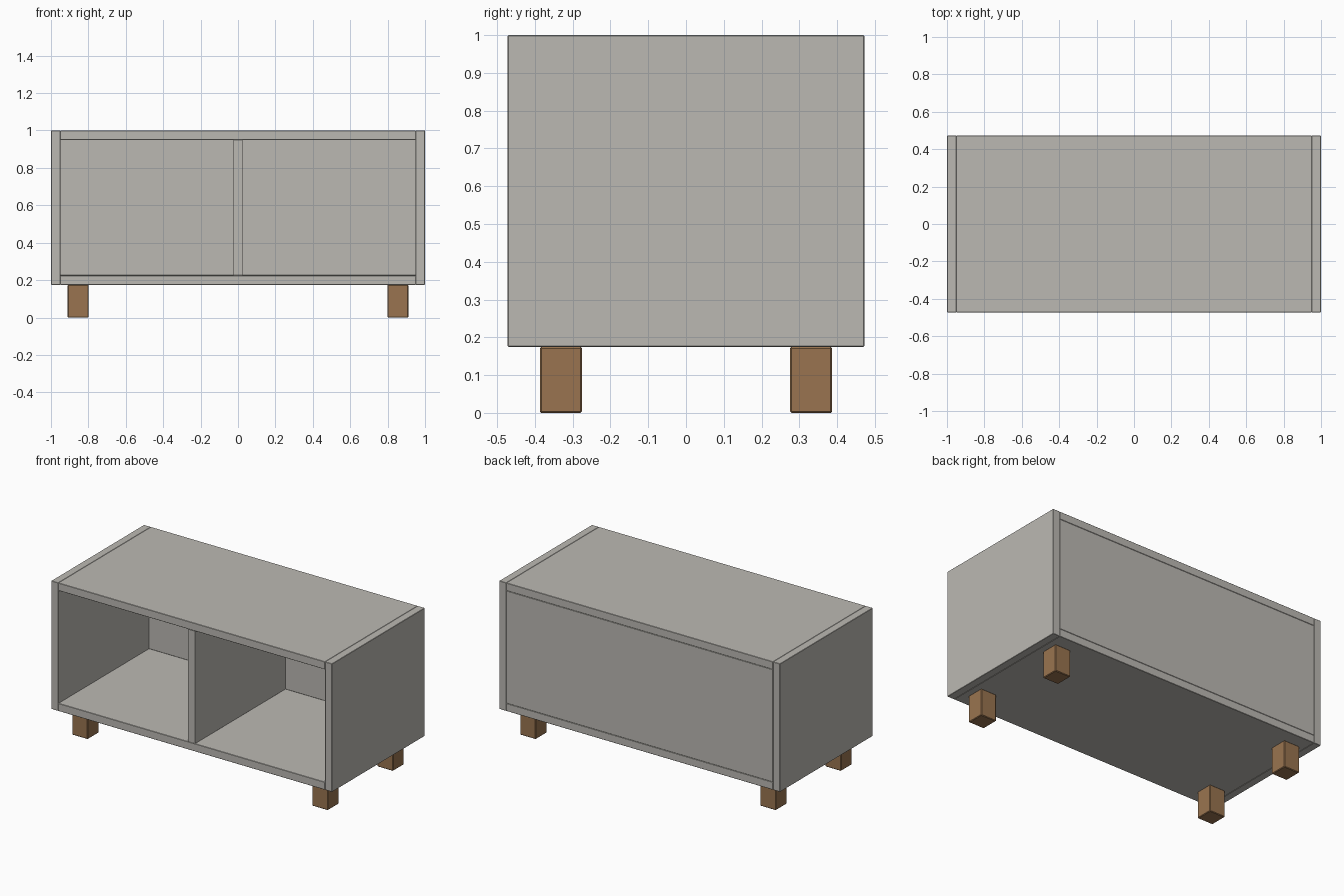
import bpy

cube = bpy.data.objects.get("Cube")
if cube:
    bpy.data.objects.remove(cube, do_unlink=True)


def material(name, rgb):
    mat = bpy.data.materials.new(name)
    mat.use_nodes = True
    mat.diffuse_color = (*rgb, 1)
    mat.node_tree.nodes["Principled BSDF"].inputs["Base Color"].default_value = (*rgb, 1)
    return mat


def box(name, low, high, mat, bevel):
    """Board between two opposite corners, with slightly eased edges."""
    bpy.ops.mesh.primitive_cube_add(size=1, location=[(a + b) / 2 for a, b in zip(low, high)])
    obj = bpy.context.object
    obj.name = name
    for v in obj.data.vertices:
        v.co = [c * (b - a) for c, a, b in zip(v.co, low, high)]
    obj.data.materials.append(mat)
    mod = obj.modifiers.new("eased_edges", "BEVEL")
    mod.width = bevel
    mod.segments = 1
    return obj


grey = material("warm grey paint", (0.50, 0.485, 0.45))
wood = material("brown wood", (0.32, 0.175, 0.08))

W, D = 1.0, 0.472          # half width and half depth
BASE, TOP = 0.175, 1.0     # cabinet height range
T = 0.05                   # board thickness
BACK = D - 0.025           # inner face of the back panel
EASE = 0.002
inner = W - T

# Cabinet boards
box("left_side", (inner, -D, BASE), (W, D, TOP), grey, EASE)
box("right_side", (-W, -D, BASE), (-inner, D, TOP), grey, EASE)
box("top_board", (-inner, -D, TOP - T), (inner, D, TOP), grey, EASE)
box("bottom_board", (-inner, -D, BASE), (inner, D, BASE + T), grey, EASE)
box("back_panel", (-inner, BACK, BASE + T), (inner, D, TOP - T), grey, EASE)
box("divider", (-T / 2, -D, BASE + T), (T / 2, BACK, TOP - T), grey, EASE / 2)

# Four square legs
for side, sx in (("left", 1), ("right", -1)):
    for end, sy in (("front", -1), ("back", 1)):
        x, y, r = sx * 0.855, sy * 0.331, 0.056
        box(f"{end}_{side}_leg", (x - r, y - r, 0), (x + r, y + r, BASE), wood, 0.004)
